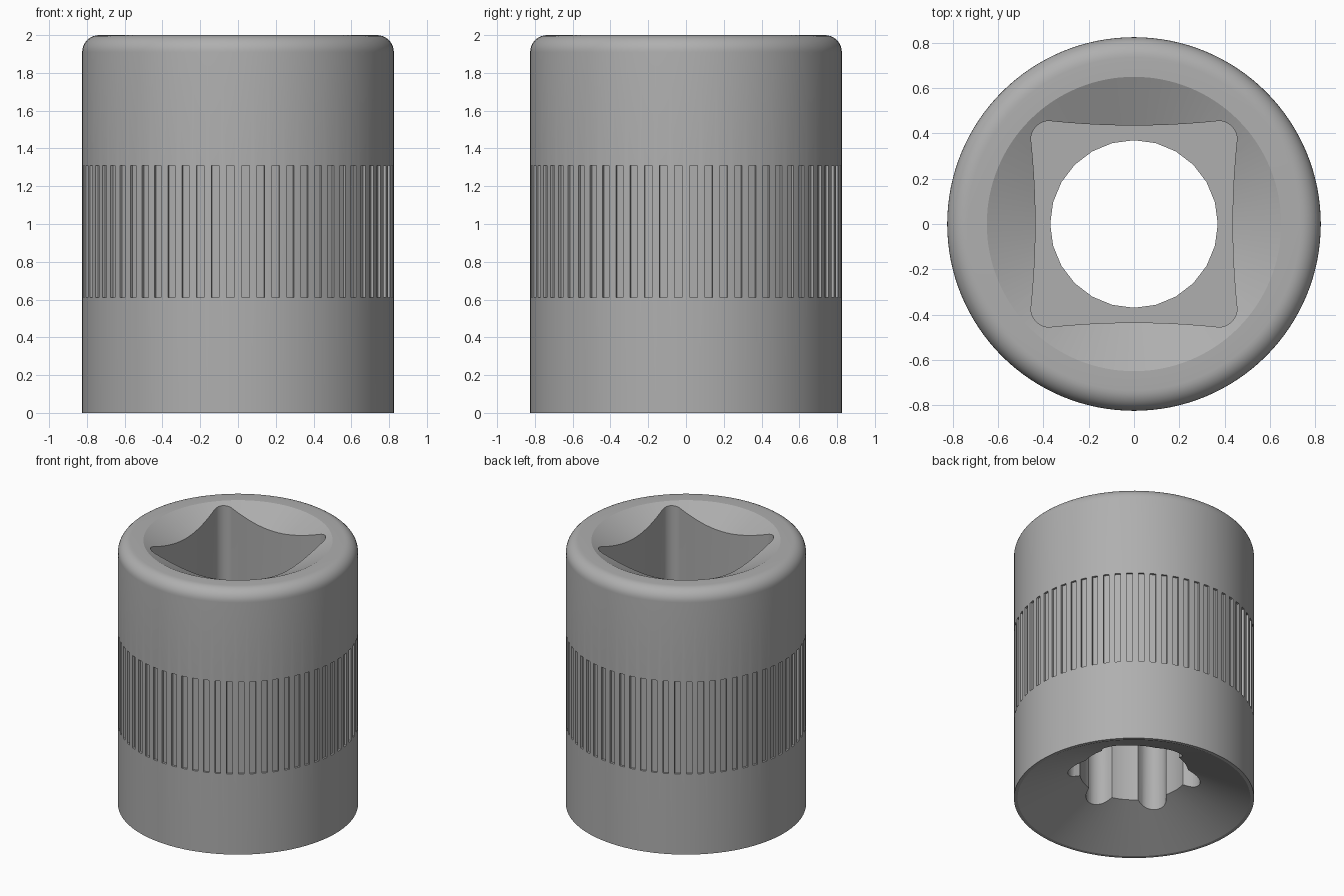
import bpy, bmesh
from math import sin, cos, pi, radians, sqrt

if "Cube" in bpy.data.objects:
    bpy.data.objects.remove(bpy.data.objects["Cube"])

R, SEG = 0.825, 128


def make_object(name, bm):
    bmesh.ops.recalc_face_normals(bm, faces=bm.faces[:])
    mesh = bpy.data.meshes.new(name)
    bm.to_mesh(mesh)
    bm.free()
    ob = bpy.data.objects.new(name, mesh)
    bpy.context.collection.objects.link(ob)
    return ob


def add_prism(bm, outline, z0, z1):
    low = [bm.verts.new((x, y, z0)) for x, y in outline]
    high = [bm.verts.new((x, y, z1)) for x, y in outline]
    n = len(outline)
    bm.faces.new(low[::-1])
    bm.faces.new(high)
    for i in range(n):
        j = (i + 1) % n
        bm.faces.new((low[i], low[j], high[j], high[i]))


def prism(name, outline, z0, z1):
    bm = bmesh.new()
    add_prism(bm, outline, z0, z1)
    return make_object(name, bm)


def rotated(points, a):
    return [(cos(a) * x - sin(a) * y, sin(a) * x + cos(a) * y) for x, y in points]


def lathe(name, profile):
    bm = bmesh.new()
    vs = [bm.verts.new((r, 0, z)) for r, z in profile]
    es = [bm.edges.new(p) for p in zip(vs, vs[1:])]
    bmesh.ops.spin(bm, geom=vs + es, axis=(0, 0, 1), cent=(0, 0, 0),
                   steps=SEG, angle=2 * pi, use_merge=False)
    bmesh.ops.remove_doubles(bm, verts=bm.verts[:], dist=1e-4)
    return make_object(name, bm)


# body: rounded top edge, shallow conical lead-ins at both ends
F = 0.09
fillet = [(R - F + F * cos(radians(a)), 2 - F + F * sin(radians(a)))
          for a in range(0, 91, 10)]
body = lathe("socket_body", [(0, 0.376), (0.8, 0), (R, 0)] + fillet
             + [(0.65, 2), (0, 1.69)])

# square drive hole with slightly bowed sides and rounded corners
quarter = [(0.375 + 0.08 * cos(radians(a)), 0.375 + 0.08 * sin(radians(a)))
           for a in range(0, 91, 10)]
quarter += [(x, 0.435 + 0.02 * (x / 0.375) ** 2)
            for x in [0.375 - 0.75 * i / 10 for i in range(1, 10)]]
square = []
for k in range(4):
    square += rotated(quarter, k * pi / 2)
drive_cutter = prism("drive_cutter", square, 0.98, 2.5)

# round through hole
hole = [(0.37 * cos(2 * pi * i / 24), 0.37 * sin(2 * pi * i / 24)) for i in range(24)]
hole_cutter = prism("hole_cutter", hole, -0.5, 1.5)

# six-lobed opening underneath: round flutes around a circle
star = []
LOBE_D, LOBE_R = 0.362, 0.098
for i in range(180):
    a = 2 * pi * i / 180
    phi = (a % (pi / 3)) - pi / 6
    r = 0.373
    q = LOBE_R ** 2 - (LOBE_D * sin(phi)) ** 2
    if q > 0:
        r = max(r, LOBE_D * cos(phi) + sqrt(q))
    star.append((r * cos(a), r * sin(a)))
star_cutter = prism("star_cutter", star, -0.5, 0.75)

# grip grooves around the middle
bm = bmesh.new()
GROOVES, half, inner, outer = 64, 0.02, R - 0.016, R + 0.05
box = [(inner, -half), (outer, -half), (outer, half), (inner, half)]
for k in range(GROOVES):
    add_prism(bm, rotated(box, 2 * pi * (k + 0.5) / GROOVES), 0.61, 1.31)
groove_cutter = make_object("groove_cutter", bm)

# cut everything and bake the result
cutters = [drive_cutter, hole_cutter, star_cutter, groove_cutter]
for cutter in cutters:
    m = body.modifiers.new(cutter.name, 'BOOLEAN')
    m.operation, m.solver, m.object = 'DIFFERENCE', 'EXACT', cutter
    cutter.hide_render = True
bpy.ops.object.select_all(action='DESELECT')
body.select_set(True)
bpy.context.view_layer.objects.active = body
for cutter in cutters:
    bpy.ops.object.modifier_apply(modifier=cutter.name)
    bpy.data.objects.remove(cutter)
bpy.ops.object.shade_smooth_by_angle(angle=radians(25))

# dark steel colour
steel = bpy.data.materials.new("dark_steel")
steel.diffuse_color = (0.43, 0.43, 0.43, 1)
steel.use_nodes = True
steel.node_tree.nodes["Principled BSDF"].inputs["Base Color"].default_value = steel.diffuse_color
body.data.materials.clear()
body.data.materials.append(steel)
